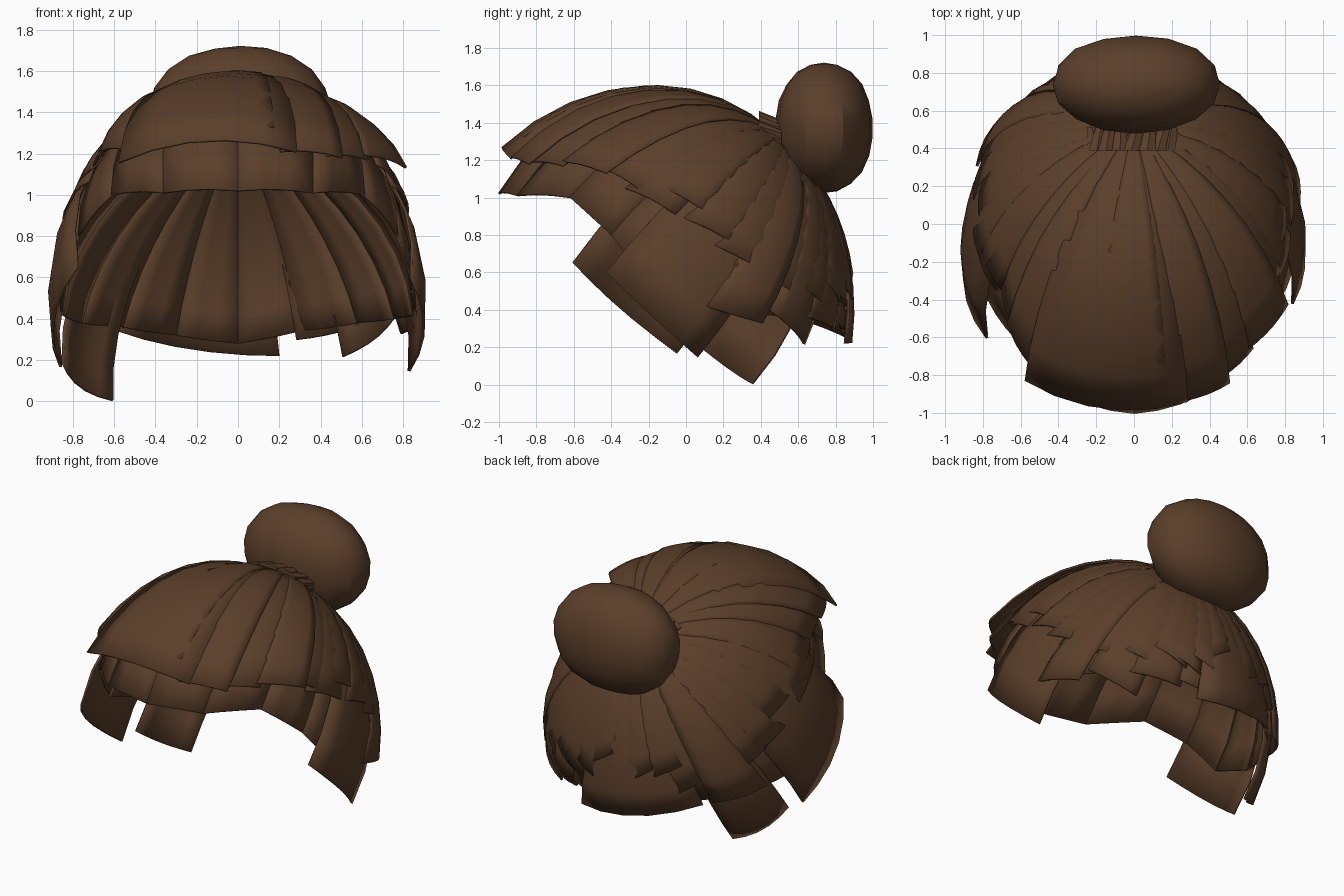
import bpy, bmesh, math, random
from mathutils import Vector

if "Cube" in bpy.data.objects:
    bpy.data.objects.remove(bpy.data.objects["Cube"])

random.seed(4)
mat = bpy.data.materials.new("brown_hair")
mat.diffuse_color = (0.105, 0.05, 0.024, 1)
mat.use_nodes = True
mat.node_tree.nodes["Principled BSDF"].inputs["Base Color"].default_value = mat.diffuse_color


def finish(ob, angle=40):
    ob.data.materials.append(mat)
    bpy.ops.object.select_all(action='DESELECT')
    ob.select_set(True)
    bpy.context.view_layer.objects.active = ob
    bpy.ops.object.shade_smooth_by_angle(angle=math.radians(angle))


def make_object(name, bm):
    me = bpy.data.meshes.new(name)
    bm.to_mesh(me)
    bm.free()
    ob = bpy.data.objects.new(name, me)
    bpy.context.collection.objects.link(ob)
    return ob


# Skull ellipsoid mapping: world point <-> unit sphere space
def to_q(p):
    return Vector((p[0] / .87, (p[1] + .1) / (1.02 if p[1] < -.1 else .95), (p[2] - .5) / 1.055))


def to_w(q):
    return Vector((q.x * .87, q.y * (1.02 if q.y < 0 else .95) - .1, q.z * 1.055 + .5))


ROOT = to_q((0, .5, 1.28)).normalized()


# One lock: a curved sheet combed over the skull from the root to the tip edge A-B
def add_lock(bm, a, b, start=.03, lift=0, arch=0, n=8, m=5):
    qa, qb = to_q(a), to_q(b)
    rows = []
    for i in range(n + 1):
        u = start + (1 - start) * i / n
        row = []
        for j in range(m + 1):
            v = j / m
            d = qa.normalized().slerp(qb.normalized(), v)
            length = qa.length * (1 - v) + qb.length * v
            r = 1 + (length - 1) * u ** 2 + lift * math.sin(math.pi * min(u, .6) / 1.2)
            r += arch * math.sin(math.pi * v) * u
            row.append(bm.verts.new(to_w(ROOT.slerp(d, u) * r)))
        rows.append(row)
    for i in range(n):
        for j in range(m):
            bm.faces.new((rows[i][j], rows[i + 1][j], rows[i + 1][j + 1], rows[i][j + 1]))


def hair_object(name, locks, thick):
    bm = bmesh.new()
    for a, b, opts in locks:
        add_lock(bm, a, b, **opts)
    ob = make_object(name, bm)
    mod = ob.modifiers.new("thickness", 'SOLIDIFY')
    mod.thickness = thick
    mod.offset = 0
    finish(ob)


# Base cap: continuous fan of panels around the hairline
rim = [(0, -1, 1.02), (.36, -.9, 1.01), (.61, -.62, 1.0), (.77, -.4, .8), (.84, -.2, .54),
       (.85, .1, .42), (.76, .36, .4), (.58, .6, .38), (.3, .8, .34), (0, .84, .28),
       (-.3, .8, .32), (-.56, .62, .36), (-.76, .36, .38), (-.85, .1, .42), (-.84, -.2, .54),
       (-.77, -.4, .8), (-.61, -.62, 1.0), (-.36, -.9, 1.01)]
hair_object("base_cap", [(rim[i], rim[(i + 1) % len(rim)], dict(m=3)) for i in range(len(rim))], .012)

# Long hanging locks at the sides and nape
side = [((.83, -.42, .6), (.82, .06, .15), dict(arch=.025, lift=.01)),
        ((-.77, -.6, .65), (-.85, -.05, .17), dict(arch=.025, lift=.01)),
        ((-.84, .09, .19), (-.6, .35, .01), dict(arch=.03, lift=.01)),
        ((.86, .1, .42), (.78, .4, .33), dict(arch=.025, lift=.015)),
        ((.74, .44, .4), (.5, .62, .22), dict(arch=.025, lift=.015)),
        ((.58, .62, .37), (.28, .78, .3), dict(arch=.025, lift=.01)),
        ((.2, .85, .22), (-.58, .64, .34), dict(arch=.02, lift=.0)),
        ((-.62, .6, .36), (-.82, .3, .42), dict(arch=.03, lift=.015))]
hair_object("hanging_locks", side, .014)

# Swept front panels, stepping back towards the temples
front = [((-.57, -.82, 1.15), (.28, -.93, 1.2), dict(lift=.012, arch=.004)),
         ((.2, -.93, 1.2), (.5, -.83, 1.17), dict(lift=.015, arch=.01)),
         ((.42, -.82, 1.18), (.62, -.65, 1.16), dict(lift=.015, arch=.01)),
         ((.58, -.66, 1.18), (.8, -.42, 1.12), dict(lift=.02, arch=.01)),
         ((.66, -.42, 1.14), (.77, -.2, 1.0), dict(lift=.015, arch=.015)),
         ((-.5, -.78, 1.2), (-.66, -.52, 1.2), dict(lift=.015, arch=.015)),
         ((-.6, -.58, 1.22), (-.69, -.33, 1.12), dict(lift=.015, arch=.015)),
         ((-.68, -.36, 1.13), (-.78, -.12, .98), dict(lift=.015, arch=.015)),
         ((-.2, -.84, 1.3), (.17, -.85, 1.31), dict(lift=.018, arch=.004))]
hair_object("front_sweep", front, .012)

# Short overlapping layers on the sides and back, shorter towards the face
layers = []
for s in (-1, 1):
    for k in range(11):
        t = math.radians(-8 + k * 10 + random.uniform(-3, 3))
        w = math.radians(random.uniform(7, 10))
        z = max(.48, .98 - k * .09) + random.uniform(-.06, .12)
        pts = []
        for e, dz in ((-w, .07), (w, -.07)):
            h = (z + dz - .5) / 1.055
            r = math.sqrt(1 - h * h) * 1.015
            pts.append(to_w(Vector((s * math.cos(t + e) * r, math.sin(t + e) * r, h))))
        layers.append((pts[0], pts[1], dict(start=.12, lift=.01, arch=.02, n=7, m=4)))
hair_object("side_layers", layers, .012)

# Bun: core wrapped in broad overlapping bulges
bm = bmesh.new()
bmesh.ops.create_uvsphere(bm, u_segments=16, v_segments=11, radius=1)
bulges = [Vector([random.gauss(0, 1) for _ in range(3)]).normalized() for _ in range(28)]
for v in bm.verts:
    c = v.co.normalized()
    k = (abs(c.x) ** 2.2 + abs(c.y) ** 2.2 + abs(c.z) ** 2.2) ** (-1 / 2.2)
    k *= .975 + .03 * max(0, max(c.dot(d) for d in bulges) - .85) / .15
    v.co = Vector((c.x * .445, c.y * .26, c.z * .348)) * k + Vector((.01, .738, 1.372))
finish(make_object("bun", bm), 30)

# Gathered tufts where the hair meets the bun
bm = bmesh.new()
for k in range(9):
    a = math.radians(5 + k * 21)
    tilt = random.uniform(-.5, .5)
    tip = bmesh.ops.create_cone(bm, cap_ends=True, segments=5, radius1=.045, radius2=.03, depth=.12)
    for v in tip["verts"]:
        x, y, z = v.co
        v.co = (math.cos(a) * .21 + x + z * tilt, .45 + z, 1.31 + math.sin(a) * .1 + y * .8 - z * .3)
finish(make_object("bun_tufts", bm))
